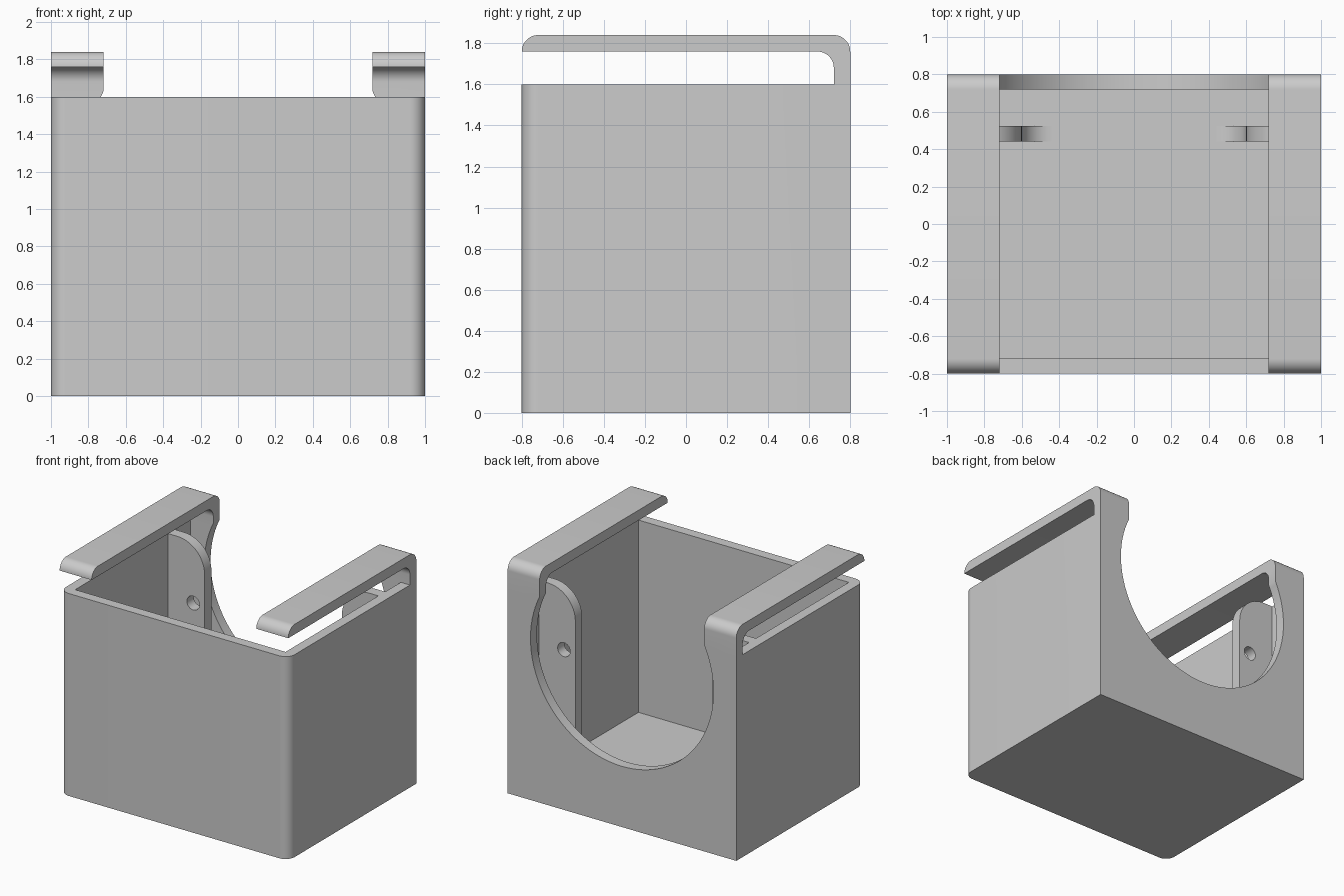
import bpy, bmesh, math
from math import radians, cos, sin
from mathutils import Vector

if "Cube" in bpy.data.objects:
    bpy.data.objects.remove(bpy.data.objects["Cube"], do_unlink=True)

grey = bpy.data.materials.new("matte_grey")
grey.use_nodes = True
colour = (0.6, 0.6, 0.6, 1)
grey.diffuse_color = colour
grey.node_tree.nodes["Principled BSDF"].inputs["Base Color"].default_value = colour

WALL = 0.08      # wall thickness
HX, HY = 1.0, 0.8
TOP = 1.6        # rim height
HOOK_X = 0.72    # inner side of the hooks


def arc(cu, cv, r, start, end, steps=12):
    """Points of an arc, angles in degrees."""
    angles = [radians(start + (end - start) * i / steps) for i in range(steps + 1)]
    return [(cu + r * cos(a), cv + r * sin(a)) for a in angles]


def rect(u0, u1, v0, v1):
    return [(u0, v0), (u1, v0), (u1, v1), (u0, v1)]


def prism(name, profile, axis, lo, hi):
    """Extrude a 2D profile along an axis; the profile uses the other two axes in order."""
    def place(u, v, w):
        return {"x": (w, u, v), "y": (u, w, v), "z": (u, v, w)}[axis]
    bm = bmesh.new()
    face = bm.faces.new([bm.verts.new(place(u, v, lo)) for u, v in profile])
    ext = bmesh.ops.extrude_face_region(bm, geom=[face])
    moved = [g for g in ext["geom"] if isinstance(g, bmesh.types.BMVert)]
    bmesh.ops.translate(bm, verts=moved, vec=Vector(place(0, 0, hi - lo)))
    bmesh.ops.recalc_face_normals(bm, faces=bm.faces)
    mesh = bpy.data.meshes.new(name)
    bm.to_mesh(mesh)
    bm.free()
    mesh.materials.append(grey)
    ob = bpy.data.objects.new(name, mesh)
    bpy.context.collection.objects.link(ob)
    return ob


def select(ob):
    bpy.ops.object.select_all(action="DESELECT")
    ob.select_set(True)
    bpy.context.view_layer.objects.active = ob


def combine(ob, other, operation):
    """Apply a boolean and discard the second object."""
    other.hide_render = True
    mod = ob.modifiers.new(operation.lower(), "BOOLEAN")
    mod.operation, mod.solver, mod.object = operation, "EXACT", other
    select(ob)
    bpy.ops.object.modifier_apply(modifier=mod.name)
    bpy.data.objects.remove(other, do_unlink=True)


def soften(ob):
    select(ob)
    bpy.ops.object.shade_smooth_by_angle(angle=radians(30))


# Open box with rounded front corners
R = 0.08
outline = (arc(-HX + R, -HY + R, R, 180, 270) + arc(HX - R, -HY + R, R, 270, 360)
           + [(HX, HY), (-HX, HY)])
body = prism("box_body", outline, "z", 0, TOP)
cavity = rect(-HX + WALL, HX - WALL, -HY + WALL, HY - WALL)
combine(body, prism("cavity", cavity, "z", WALL, TOP + 0.3), "DIFFERENCE")

# Hooks rising from the back wall and reaching forward over the sides
ARM = TOP + 0.16
hook = ([(HY, TOP - 0.1)] + arc(HY - R, ARM, R, 0, 90) + arc(-HY + R, ARM, R, 90, 180)
        + arc(HY - WALL - R, ARM - R, R, 90, 0) + [(HY - WALL, TOP - 0.1)])
for lo, hi in ((-HX, -HOOK_X), (HOOK_X, HX)):
    combine(body, prism("hook", hook, "x", lo, hi), "UNION")

# Large round opening through the back wall
opening = arc(0, 1.28, 0.8, 0, 360, 96)[:-1]
combine(body, prism("opening", opening, "y", HY - WALL - 0.01, HY + 0.1), "DIFFERENCE")
soften(body)

# Inner mounting tabs: rounded top corner, fillet to the floor, one pin hole
EDGE, ROUND, FILLET = 0.6, 0.24, 0.16
tab = ([(HX - WALL, WALL), (HX - WALL, TOP)]
       + arc(EDGE + ROUND, TOP - ROUND, ROUND, 90, 180)
       + arc(EDGE - FILLET, WALL + FILLET, FILLET, 0, -90))
pin_hole = arc(0.7, 1.11, 0.055, 0, 360, 32)[:-1]
for name, side in (("left_tab", 1), ("right_tab", -1)):
    ob = prism(name, [(side * u, v) for u, v in tab], "y", 0.44, 0.525)
    hole = [(side * u, v) for u, v in pin_hole]
    combine(ob, prism("pin_hole", hole, "y", 0.3, 0.7), "DIFFERENCE")
    soften(ob)
